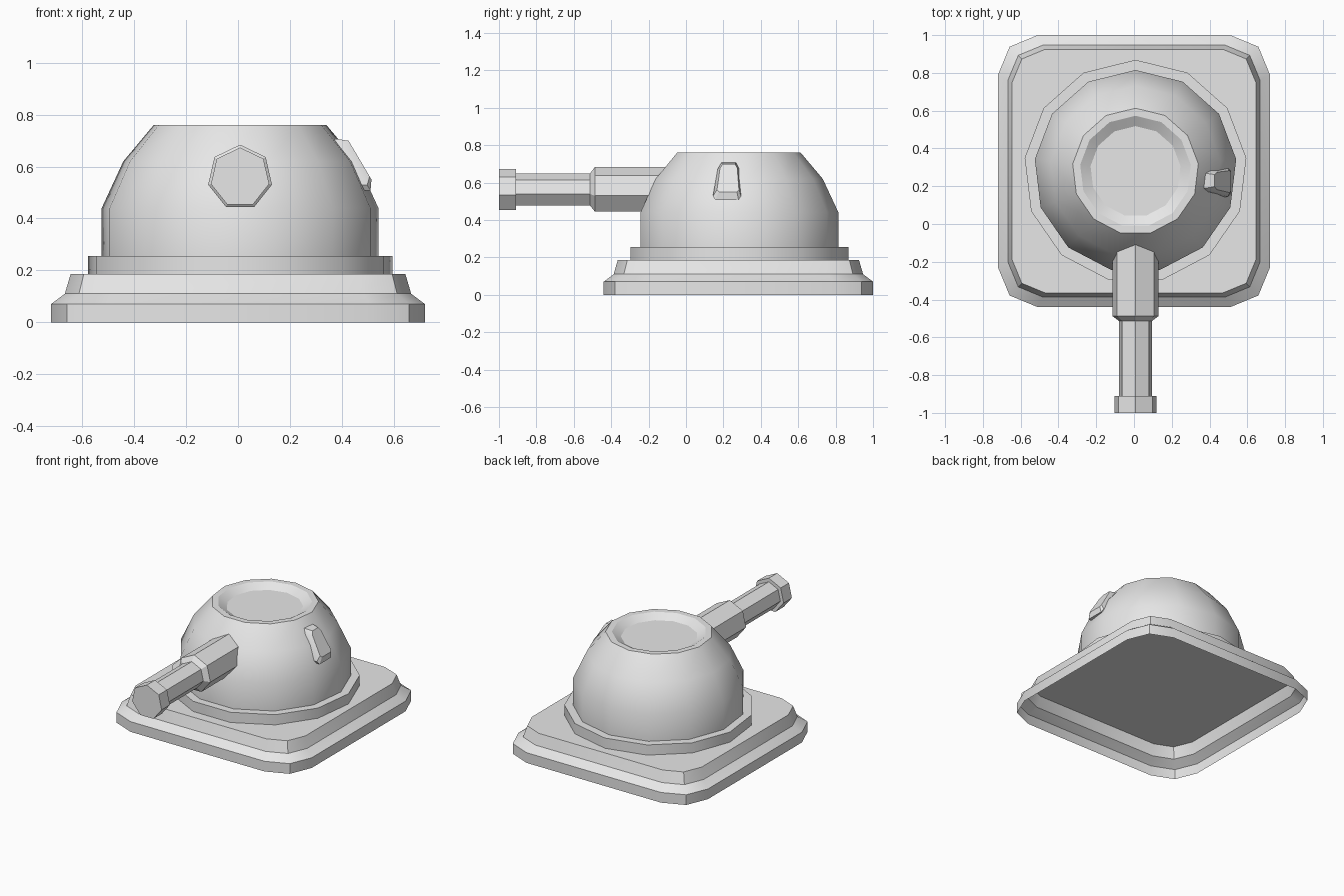
import bpy, bmesh, math

if "Cube" in bpy.data.objects:
    bpy.data.objects.remove(bpy.data.objects["Cube"])

grey = bpy.data.materials.new("light_grey")
grey.diffuse_color = (0.8, 0.8, 0.8, 1)
grey.use_nodes = True
grey.node_tree.nodes["Principled BSDF"].inputs["Base Color"].default_value = grey.diffuse_color


def loft(name, rings, cap_start=False, cap_end=True):
    """Skin a stack of equal-sized rings and optionally cap the ends."""
    bm = bmesh.new()
    loops = [[bm.verts.new(p) for p in ring] for ring in rings]
    n = len(loops[0])
    for a, b in zip(loops, loops[1:]):
        for i in range(n):
            j = (i + 1) % n
            bm.faces.new((a[i], a[j], b[j], b[i]))
    if cap_start:
        bm.faces.new(loops[0][::-1])
    if cap_end:
        bm.faces.new(loops[-1])
    mesh = bpy.data.meshes.new(name)
    bm.to_mesh(mesh)
    bm.free()
    mesh.materials.append(grey)
    obj = bpy.data.objects.new(name, mesh)
    bpy.context.collection.objects.link(obj)
    bpy.ops.object.select_all(action='DESELECT')
    bpy.context.view_layer.objects.active = obj
    obj.select_set(True)
    bpy.ops.object.shade_smooth_by_angle(angle=math.radians(30))
    return obj


def rounded_square(half, radius, z, cy=0.28):
    """Square with two-segment rounded corners."""
    pts = []
    c = half - radius
    for k, (sx, sy) in enumerate(((1, 1), (-1, 1), (-1, -1), (1, -1))):
        for s in range(3):
            a = math.radians(90 * k + 45 * s)
            pts.append((sx * c + radius * math.cos(a),
                        cy + sy * c + radius * math.sin(a), z))
    return pts


def round_ring(r, z, n=13, cx=0.008, cy=0.278):
    """Horizontal polygon with one corner pointing to the back."""
    return [(cx + r * math.cos(math.pi / 2 + math.tau * i / n),
             cy + r * math.sin(math.pi / 2 + math.tau * i / n), z)
            for i in range(n)]


def gun_ring(r, y, n=7, cx=0.008, cz=0.558):
    """Upright polygon facing the front, one corner up."""
    return [(cx + r * math.cos(math.pi / 2 + math.tau * i / n), y,
             cz + r * math.sin(math.pi / 2 + math.tau * i / n))
            for i in range(n)]


# Stepped base plate, hollow underneath
loft("base_plate", [rounded_square(0.72, 0.21, 0.0),
                    rounded_square(0.72, 0.21, 0.07),
                    rounded_square(0.667, 0.185, 0.11),
                    rounded_square(0.645, 0.175, 0.185)])

# Collar between base and dome
loft("turning_collar", [round_ring(0.591, 0.185), round_ring(0.591, 0.255)])

# Dome with a shallow dish in its flat top
dome_profile = [(0.537, 0.25), (0.537, 0.44), (0.453, 0.62), (0.335, 0.76),
                (0.295, 0.76), (0.24, 0.727)]
loft("dome", [round_ring(r, z) for r, z in dome_profile])

# Gun: thick sleeve, thin barrel, muzzle
gun_profile = [(0.126, 0.0), (0.126, -0.487), (0.09, -0.513), (0.09, -0.91),
               (0.115, -0.91), (0.115, -1.0)]
loft("gun_barrel", [gun_ring(r, y) for r, y in gun_profile], cap_start=True)

# Sight window on the right of the dome, leaning with its surface
rim = [(0.157, 0.508), (0.281, 0.508), (0.294, 0.528), (0.284, 0.675),
       (0.268, 0.706), (0.190, 0.706), (0.170, 0.675), (0.144, 0.528)]
face = [(0.176, 0.550), (0.272, 0.550), (0.283, 0.562), (0.274, 0.678),
        (0.262, 0.699), (0.198, 0.699), (0.182, 0.678), (0.166, 0.562)]


def lean(points, x_top, slope):
    return [(x_top + (0.706 - z) * slope, y, z) for y, z in points]


loft("sight_window", [lean(rim, 0.32, 0.64), lean(rim, 0.382, 0.65),
                      lean(face, 0.422, 0.59)], cap_start=True)
